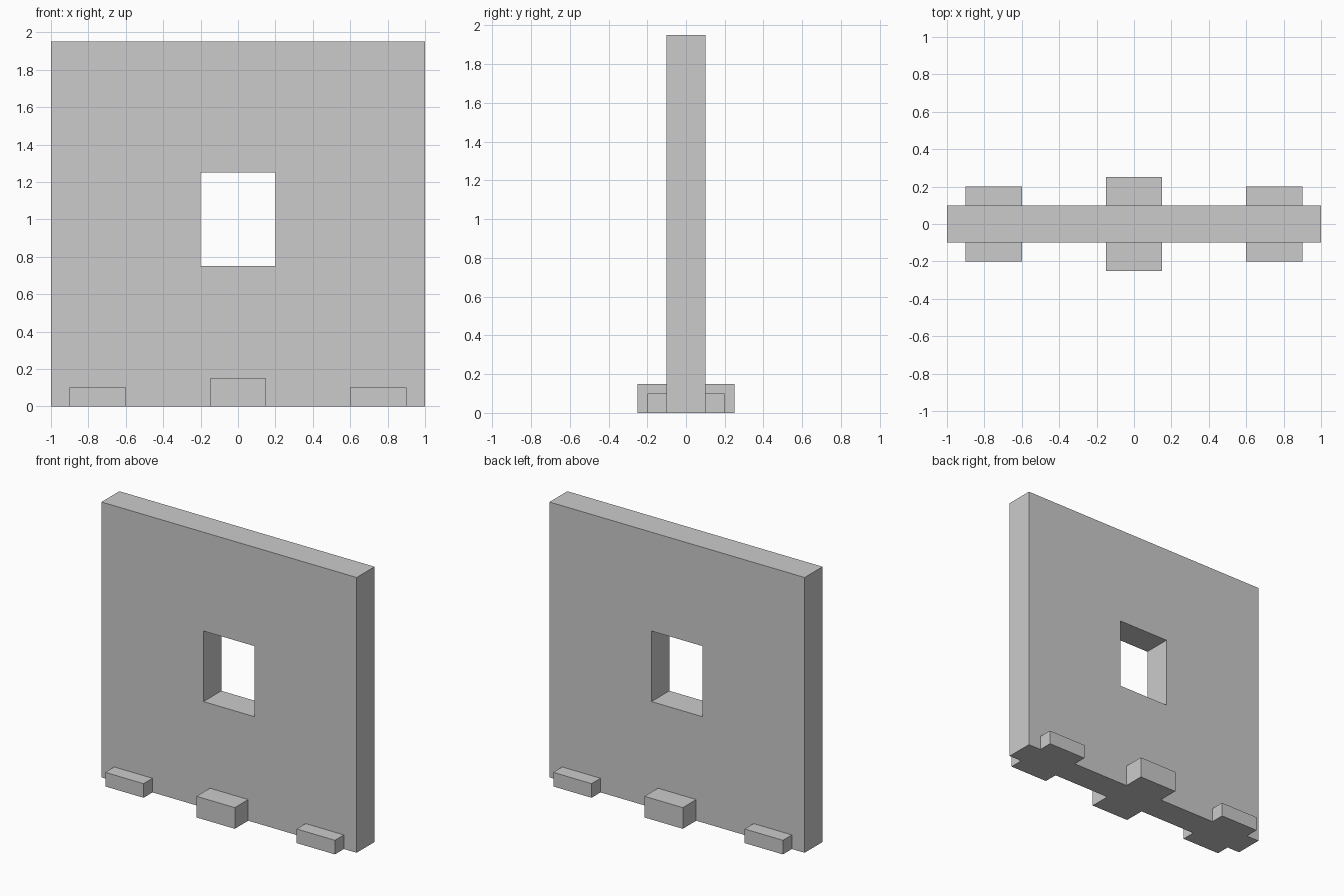
import bpy

if "Cube" in bpy.data.objects:
    bpy.data.objects.remove(bpy.data.objects["Cube"])


def box(name, lo, hi):
    """Add a box spanning the two corner points."""
    centre = [(a + b) / 2 for a, b in zip(lo, hi)]
    bpy.ops.mesh.primitive_cube_add(size=1, location=centre)
    obj = bpy.context.object
    obj.name = name
    obj.scale = [b - a for a, b in zip(lo, hi)]
    bpy.ops.object.transform_apply(location=True, rotation=False, scale=True)
    return obj


def combine(target, tool, operation):
    """Add a boolean modifier and hide its helper object."""
    mod = target.modifiers.new(tool.name, 'BOOLEAN')
    mod.operation = operation
    mod.solver = 'EXACT'
    mod.object = tool
    tool.hide_render = True
    tool.hide_set(True)


# Upright wall panel
wall = box("wall_panel", (-1, -0.1, 0), (1, 0.1, 1.95))

# Window opening through the panel
window = box("window_cutter", (-0.2, -0.3, 0.75), (0.2, 0.3, 1.25))
combine(wall, window, 'DIFFERENCE')

# Feet fused into the base: centre x, half depth, height
feet = {
    "left_foot": (-0.75, 0.2, 0.1),
    "centre_foot": (0, 0.25, 0.15),
    "right_foot": (0.75, 0.2, 0.1),
}
for name, (x, depth, height) in feet.items():
    foot = box(name, (x - 0.15, -depth, 0), (x + 0.15, depth, height))
    combine(wall, foot, 'UNION')
